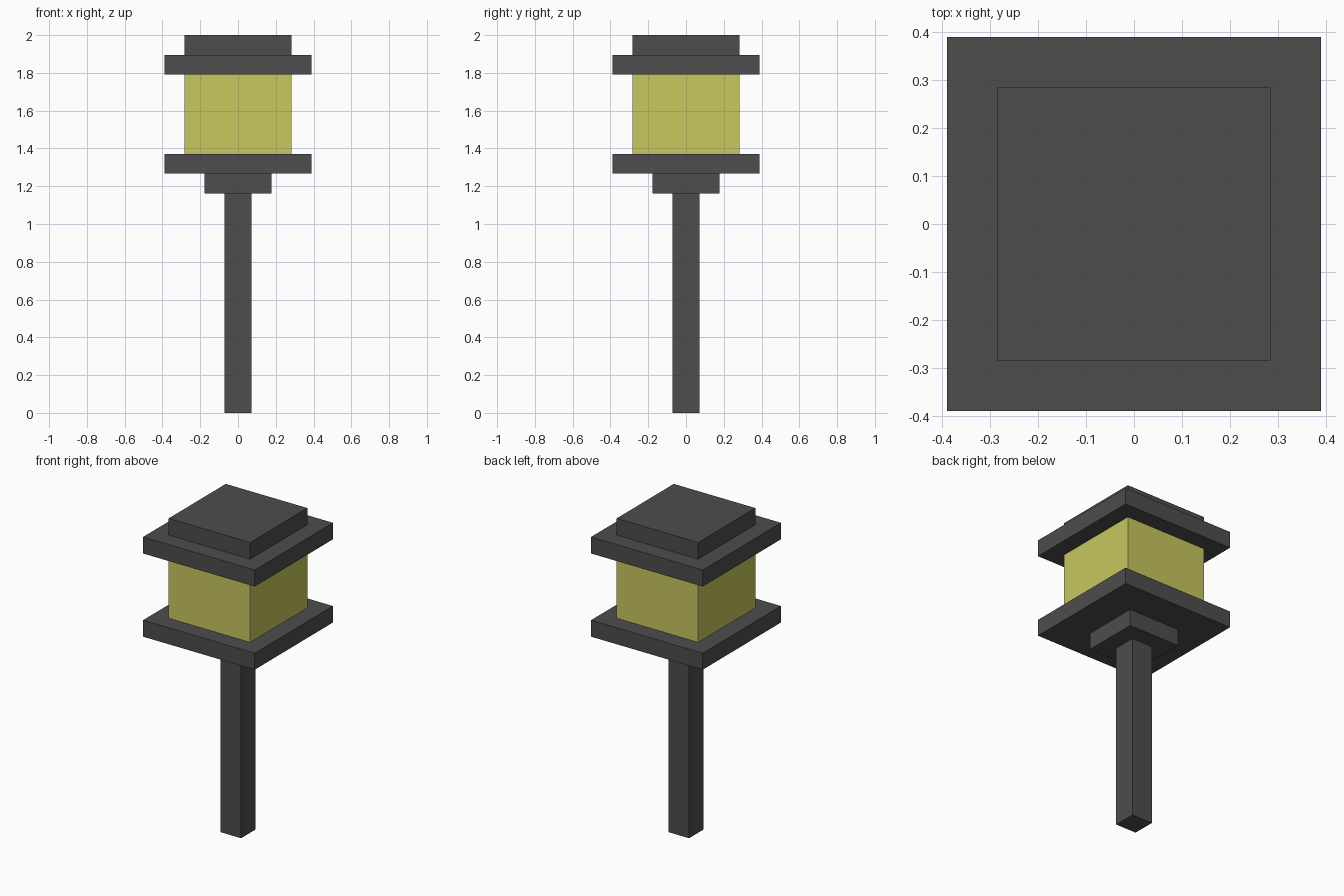
import bpy
import bmesh

if "Cube" in bpy.data.objects:
    bpy.data.objects.remove(bpy.data.objects["Cube"])


def material(name, rgb):
    mat = bpy.data.materials.new(name)
    mat.diffuse_color = (*rgb, 1.0)
    mat.use_nodes = True
    mat.node_tree.nodes["Principled BSDF"].inputs["Base Color"].default_value = mat.diffuse_color
    return mat


dark_grey = material("dark_grey", (0.075, 0.075, 0.075))
warm_yellow = material("warm_yellow", (0.578, 0.571, 0.114))


def block(name, half, z0, z1, mat):
    """Square block centred on the z axis, spanning z0 to z1."""
    bm = bmesh.new()
    bmesh.ops.create_cube(bm, size=1.0)
    bmesh.ops.scale(bm, vec=(2 * half, 2 * half, z1 - z0), verts=bm.verts)
    mesh = bpy.data.meshes.new(name)
    bm.to_mesh(mesh)
    bm.free()
    mesh.materials.append(mat)
    obj = bpy.data.objects.new(name, mesh)
    obj.location.z = (z0 + z1) / 2
    bpy.context.collection.objects.link(obj)


# Stacked from the ground up: name, half width, top height, colour
parts = [
    ("post", 0.072, 1.162, dark_grey),
    ("collar", 0.178, 1.267, dark_grey),
    ("base_plate", 0.389, 1.371, dark_grey),
    ("lamp_glass", 0.284, 1.791, warm_yellow),
    ("roof_plate", 0.389, 1.895, dark_grey),
    ("roof_cap", 0.284, 2.0, dark_grey),
]
z = 0.0
for name, half, top, mat in parts:
    block(name, half, z, top, mat)
    z = top
